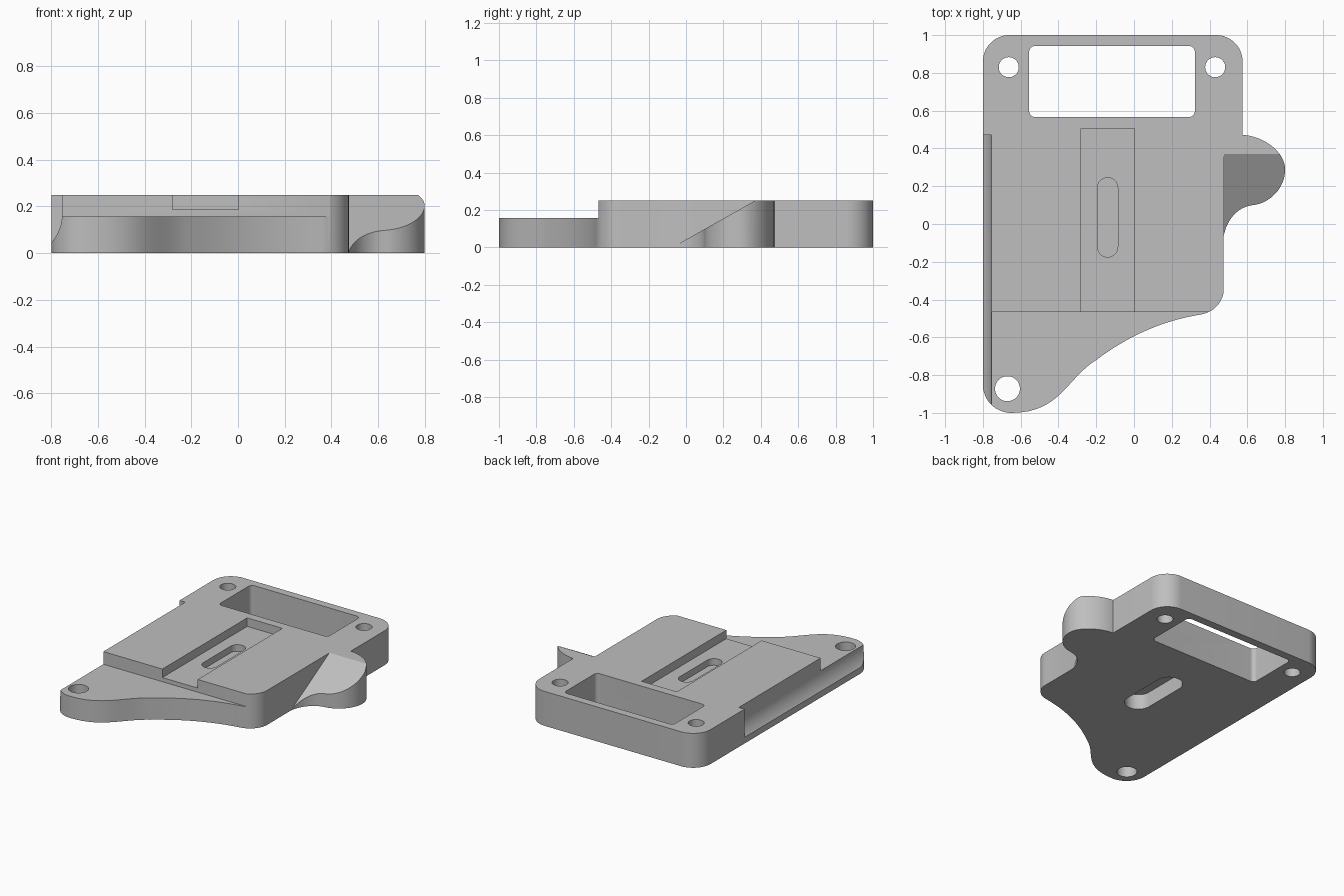
import bpy, bmesh, math
from mathutils import Vector
from mathutils.geometry import interpolate_bezier

cube = bpy.data.objects.get("Cube")
if cube:
    bpy.data.objects.remove(cube, do_unlink=True)

GREY = (0.52, 0.52, 0.52, 1)
grey = bpy.data.materials.new("plain_grey")
grey.use_nodes = True
grey.diffuse_color = GREY
grey.node_tree.nodes["Principled BSDF"].inputs["Base Color"].default_value = GREY


def prism(name, points, low, high, axis="z"):
    """Extrude an outline along an axis: xy outline for z, yz for x, xz for y."""
    place = {"z": lambda p, h: (p[0], p[1], h),
             "x": lambda p, h: (h, p[0], p[1]),
             "y": lambda p, h: (p[0], h, p[1])}[axis]
    bm = bmesh.new()
    base = bm.faces.new([bm.verts.new(place(p, low)) for p in points])
    top = bmesh.ops.extrude_face_region(bm, geom=[base])
    verts = [g for g in top["geom"] if isinstance(g, bmesh.types.BMVert)]
    shift = Vector(place((0, 0), high)) - Vector(place((0, 0), low))
    bmesh.ops.translate(bm, verts=verts, vec=shift)
    bmesh.ops.recalc_face_normals(bm, faces=bm.faces)
    mesh = bpy.data.meshes.new(name)
    bm.to_mesh(mesh)
    bm.free()
    mesh.materials.append(grey)
    obj = bpy.data.objects.new(name, mesh)
    bpy.context.collection.objects.link(obj)
    return obj


def rounded(x0, x1, y0, y1, r, steps=12):
    """Rounded rectangle, also used for slots and circles."""
    pts = []
    corners = [(x1 - r, y1 - r), (x0 + r, y1 - r), (x0 + r, y0 + r), (x1 - r, y0 + r)]
    for i, (cx, cy) in enumerate(corners):
        for k in range(steps + 1):
            a = math.pi / 2 * (i + k / steps)
            p = Vector((cx + r * math.cos(a), cy + r * math.sin(a)))
            if not pts or (p - pts[-1]).length > 1e-4:
                pts.append(p)
    if (pts[0] - pts[-1]).length < 1e-4:
        pts.pop()
    return pts


def box(name, x0, x1, y0, y1, z0, z1):
    return prism(name, [(x0, y0), (x1, y0), (x1, y1), (x0, y1)], z0, z1)


def bezier_outline(start, segments):
    """Each segment is an end point, or two handles and an end point."""
    pts = [Vector(start)]
    for seg in segments:
        if len(seg) == 1:
            pts.append(Vector(seg[0]))
        else:
            a, b, c = (Vector(s) for s in seg)
            pts += interpolate_bezier(pts[-1], a, b, c, 17)[1:]
    return [(p[0], p[1]) for p in pts]


# Plate outline, counter-clockwise from the front tip
outline = bezier_outline((-0.65, -1.0), [
    [(-0.39, -1.0), (-0.36, -0.82), (-0.2, -0.72)],     # convex toe into hollow
    [(-0.02, -0.585), (0.16, -0.51), (0.36, -0.478)],   # hollow front edge
    [(0.425, -0.465), (0.475, -0.41), (0.475, -0.345)],  # front corner
    [(0.475, -0.065)],
    [(0.49, 0.02), (0.545, 0.09), (0.63, 0.1)],         # lobe underside
    [(0.72, 0.11), (0.8, 0.19), (0.8, 0.29)],
    [(0.8, 0.38), (0.69, 0.465), (0.575, 0.472)],       # lobe back
    [(0.575, 0.86)],
    [(0.575, 0.937), (0.512, 1.0), (0.435, 1.0)],       # back corners
    [(-0.66, 1.0)],
    [(-0.737, 1.0), (-0.8, 0.937), (-0.8, 0.86)],
    [(-0.8, -0.85)],
    [(-0.8, -0.933), (-0.733, -1.0), (-0.65, -1.0)],
])[:-1]
plate = prism("mounting_plate", outline, 0, 0.25)

cutters = [
    box("front_step_cut", -1, 1, -1.2, -0.467, 0.158, 0.4),
    box("channel_cut", -0.28, 0.003, -0.6, 0.505, 0.188, 0.4),
    prism("window_cut", rounded(-0.555, 0.322, 0.567, 0.942, 0.03), -0.1, 0.4),
    prism("upper_slot_cut", rounded(-0.193, -0.086, -0.175, 0.245, 0.053), 0.14, 0.22),
    prism("lower_slot_cut", rounded(-0.23, -0.049, -0.212, 0.282, 0.09), -0.1, 0.11),
    # sloping cut through the side lobe
    prism("lobe_slope_cut", [(-0.074, 0), (0.548, 0.35), (-0.074, 0.35)], 0.4755, 1, "x"),
]

# Scooped groove along the side edge
scoop = bezier_outline((-0.9, 0.4), [
    [(-0.9, 0.045)], [(-0.8, 0.045)],
    [(-0.775, 0.075), (-0.754, 0.115), (-0.754, 0.165)],
    [(-0.754, 0.4)]])
cutters.append(prism("side_groove_cut", scoop, -1.2, 0.472, "y"))

# Screw holes
for label, x, y, r in (("back_right", -0.663, 0.83, 0.053),
                       ("back_left", 0.43, 0.83, 0.053),
                       ("front", -0.67, -0.872, 0.066)):
    hole = rounded(x - r, x + r, y - r, y + r, r)
    cutters.append(prism(label + "_hole_cut", hole, -0.1, 0.4))

bpy.ops.object.select_all(action="DESELECT")
bpy.context.view_layer.objects.active = plate
plate.select_set(True)
for cutter in cutters:
    cutter.hide_render = True
    mod = plate.modifiers.new(cutter.name, "BOOLEAN")
    mod.operation = "DIFFERENCE"
    mod.solver = "EXACT"
    mod.object = cutter
    bpy.ops.object.modifier_apply(modifier=mod.name)
    bpy.data.objects.remove(cutter, do_unlink=True)

bpy.ops.object.shade_smooth_by_angle(angle=math.radians(25))
